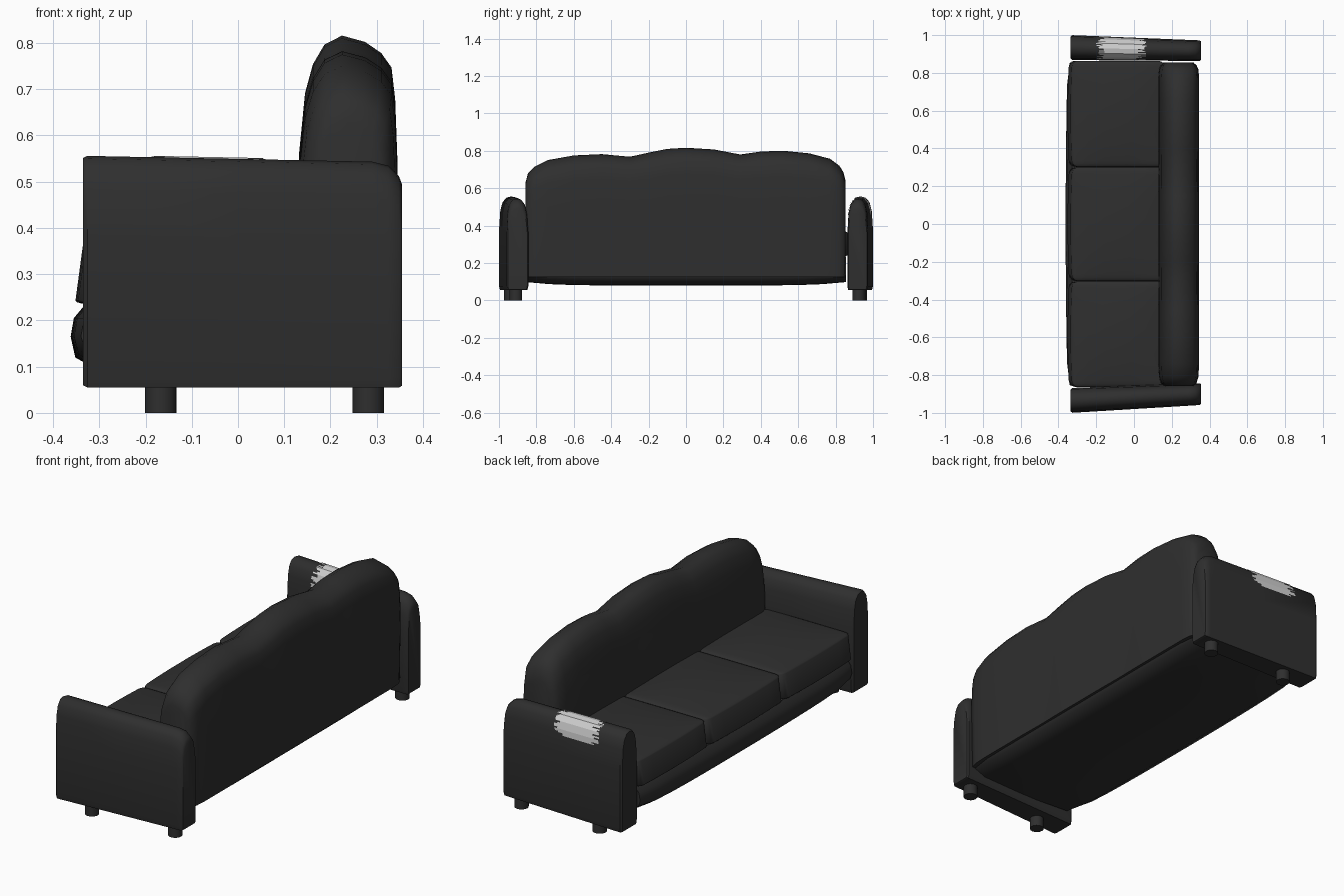
import bpy, bmesh, math, random
from mathutils import Vector

if "Cube" in bpy.data.objects:
    bpy.data.objects.remove(bpy.data.objects["Cube"])

random.seed(4)


def material(name, c):
    m = bpy.data.materials.new(name)
    m.diffuse_color = (c[0], c[1], c[2], 1)
    m.use_nodes = True
    m.node_tree.nodes["Principled BSDF"].inputs["Base Color"].default_value = m.diffuse_color
    return m


DARK = material("charcoal leather", (0.028, 0.028, 0.028))
PALE = material("pale cloth", (0.62, 0.62, 0.62))


def finish(name, bm, mat, angle=40, recalc=True):
    if recalc:
        bmesh.ops.recalc_face_normals(bm, faces=bm.faces)
    me = bpy.data.meshes.new(name)
    bm.to_mesh(me)
    bm.free()
    me.materials.append(mat)
    ob = bpy.data.objects.new(name, me)
    bpy.context.collection.objects.link(ob)
    bpy.ops.object.select_all(action='DESELECT')
    ob.select_set(True)
    bpy.context.view_layer.objects.active = ob
    bpy.ops.object.shade_smooth_by_angle(angle=math.radians(angle))
    return ob


def loft(name, rings, mat, angle=40):
    """Skin a list of equal closed rings and cap both ends."""
    bm = bmesh.new()
    vs = [[bm.verts.new(p) for p in r] for r in rings]
    n = len(vs[0])
    for a, b in zip(vs, vs[1:]):
        for i in range(n):
            j = (i + 1) % n
            bm.faces.new((a[i], a[j], b[j], b[i]))
    bm.faces.new(vs[0])
    bm.faces.new(vs[-1])
    return finish(name, bm, mat, angle)


# arms: round-topped slabs, narrowing toward the back of the sofa
ARM = [(.04, .055), (0, .075), (0, .38), (.05, .48), (.14, .525), (.3, .55), (.5, .556),
       (.7, .55), (.86, .525), (.95, .48), (1, .38), (1, .075), (.96, .055)]


def arm_limits(side, x):
    t = (x + .335) / .69
    if side > 0:
        return .868 - .005 * t, 1.0 - .028 * t
    return -.868 + .025 * t, -1.0 + .042 * t


def arm_ring(side, x, shrink=0.0, drop=0.0):
    a, b = arm_limits(side, x)
    ring = []
    for u, z in ARM:
        y = a + (b - a) * u
        y += ((a + b) / 2 - y) * shrink
        z -= .014 * (x + .335) / .69 * (z > .3)
        ring.append((x, y, .3 + (z - .3) * (1 - shrink * .15) - drop * (z > .45)))
    return ring


for side, name in ((1, "left_arm"), (-1, "right_arm")):
    stations = [(-.335, .12, 0), (-.326, 0, 0), (0, 0, 0), (.29, 0, 0),
                (.325, 0, .008), (.348, 0, .03), (.355, .1, .045)]
    loft(name, [arm_ring(side, *s) for s in stations], DARK)

# backrest: one long pad with three humps along its top
TOP = [(-.858, .63, .7), (-.845, .68, .86), (-.81, .715, .96), (-.74, .75, 1), (-.6, .775, 1),
       (-.45, .782, 1), (-.3, .768, .98), (-.2, .79, 1), (-.1, .81, 1), (0, .816, 1),
       (.15, .807, 1), (.29, .78, .98), (.4, .796, 1), (.52, .80, 1), (.66, .786, 1),
       (.77, .757, 1), (.82, .72, .96), (.842, .685, .86), (.854, .635, .7)]
BACK = [(.15, 0), (.128, .45), (.132, .63), (.145, .82), (.162, .91), (.187, .972), (.225, 1),
        (.275, .98), (.31, .945), (.332, .9), (.34, .8), (.345, .6), (.338, 0)]
loft("backrest", [[(.24 + (x - .24) * s, y, .125 + (h - .125) * f) for x, f in BACK]
                  for y, h, s in TOP], DARK, 50)

# base rail: swollen along the front and underneath
BASE = [(-.32, .235), (-.345, .205), (-.352, .165), (-.342, .12), (-.30, .09), (-.1, .08),
        (.25, .082), (.315, .105), (.33, .14), (.325, .235)]
rings = []
for i in range(15):
    t = -1 + 2 * i / 14
    s = .965 if abs(t) > .99 else 1
    bulge = 1 - t * t
    rings.append([(x * s - .010 * bulge * (x < -.3),
                   .855 * t,
                   z + (.018 * abs(t) ** 6 if z < .13 else 0)) for x, z in BASE])
loft("base", rings, DARK, 50)


# seat cushions: bevelled boxes with a swollen top and leaning front
def cushion(name, y0, y1):
    bm = bmesh.new()
    bmesh.ops.create_cube(bm, size=2)
    bmesh.ops.bevel(bm, geom=bm.edges[:], offset=.12, segments=3, profile=.5, affect='EDGES')
    for axis in (0, 1):
        for c in (-.6, -.25, .25, .6):
            n = Vector((axis == 0, axis == 1, 0))
            bmesh.ops.bisect_plane(bm, geom=bm.verts[:] + bm.edges[:] + bm.faces[:],
                                   plane_co=n * c, plane_no=n)
    for v in bm.verts:
        a, b, c = v.co
        # keep the bevel radius even in spite of the stretched box
        v.co.x = -.092 + .252 * a - (.008 * (1 - b * b) if a < -.6 else 0)
        if a < 0 and c > 0:
            v.co.x += .018 * c * a * a
        v.co.y = (y0 + y1) / 2 + (y1 - y0) / 2 * b
        v.co.z = .302 + .067 * c + (.022 * (1 - a * a) * (1 - b * b) if c > 0 else 0)
    return finish(name, bm, DARK, 50)


for i, (y0, y1) in enumerate(((-.862, -.305), (-.301, .299), (.303, .864))):
    cushion("seat_cushion_%d" % (i + 1), y0, y1)

# feet: short round pegs
for x, y in ((-.167, -.94), (.282, -.91), (-.167, .935), (.282, .925)):
    bm = bmesh.new()
    bmesh.ops.create_cone(bm, cap_ends=True, segments=16, radius1=.034, radius2=.034, depth=.065)
    bmesh.ops.translate(bm, verts=bm.verts, vec=(x, y, .0325))
    finish("foot", bm, DARK)

# arm cloth: thin ragged strips laid over the top of the left arm
path = [Vector((0, u, z)) for u, z in ARM[2:11]]
path[0].z = path[-1].z = .46
path[1].z = path[-2].z = .49
path[0].y, path[-1].y = .04, .96
path[0].y, path[1].y, path[-2].y, path[-1].y = .04, .06, .94, .96
bm = bmesh.new()


def cloth_point(x, p):
    a, b = arm_limits(1, x)
    k = .5 + (p.y - .5) * 1.06
    return bm.verts.new((x, a + (b - a) * k, p.z + .003 - .014 * (x + .335) / .69))


ROWS = 5
for p, q in zip(path, path[1:]):
    for r in range(ROWS):
        c, d = p.lerp(q, r / ROWS), p.lerp(q, (r + 1) / ROWS)
        x0 = -.2 + random.random() ** 2 * .05
        x1 = .065 - random.random() ** 2 * .06
        bm.faces.new((cloth_point(x0, c), cloth_point(x1, c),
                      cloth_point(x1, d), cloth_point(x0, d)))
bmesh.ops.reverse_faces(bm, faces=[f for f in bm.faces if f.normal.z < 0])
bm.normal_update()
for f in bm.faces:
    out = f.calc_center_median() - Vector((-.07, .93, .42))
    out.x = 0
    if f.normal.dot(out) < 0:
        f.normal_flip()
finish("arm_cloth", bm, PALE, 40, False)
